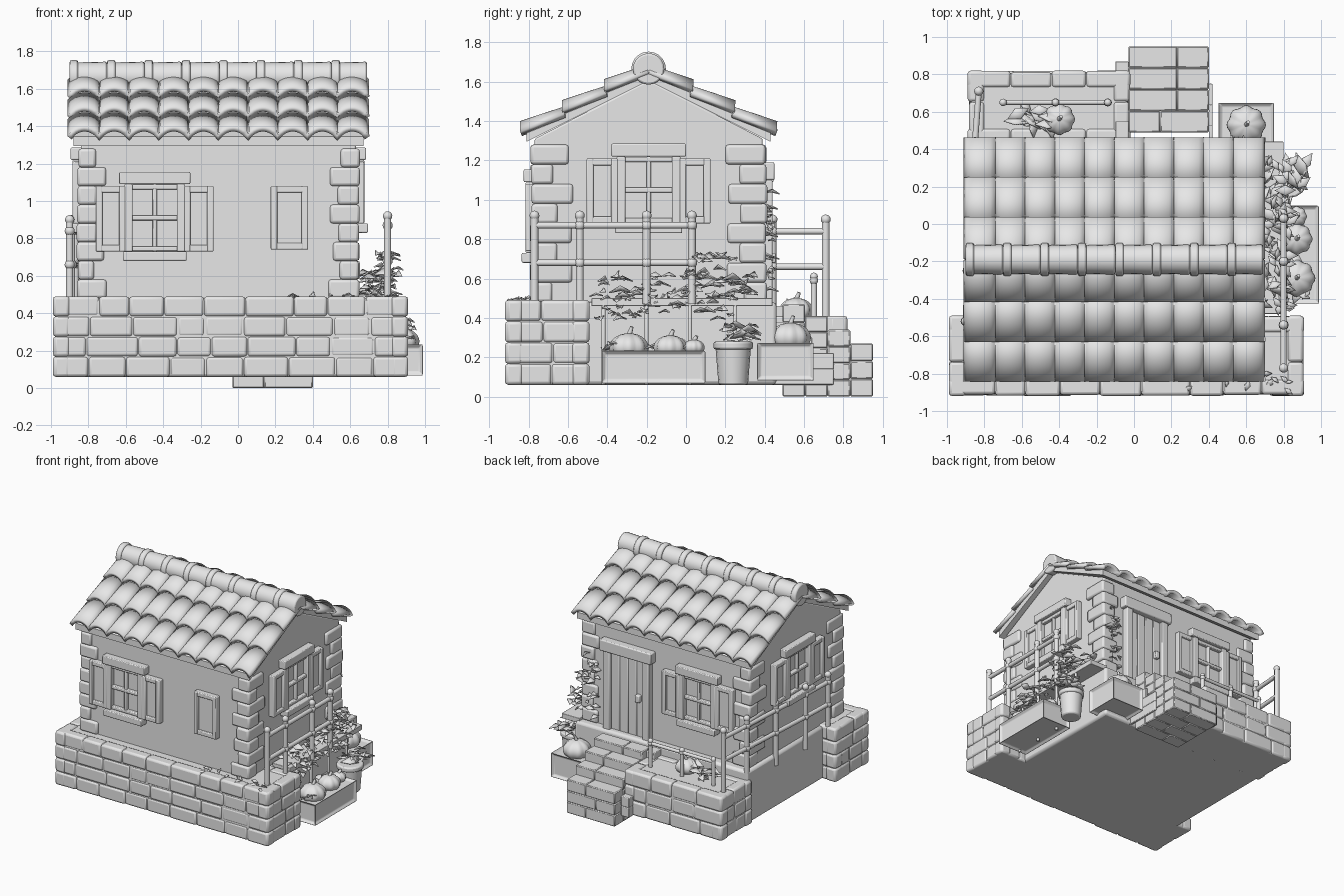
import bpy, bmesh, math, random
from math import sin, cos, pi
from mathutils import Matrix, Vector

if "Cube" in bpy.data.objects:
    bpy.data.objects.remove(bpy.data.objects["Cube"], do_unlink=True)
rnd = random.Random(4)
jit = rnd.uniform

clay = bpy.data.materials.new("plain_grey_clay")
clay.use_nodes = True
clay.diffuse_color = (0.8, 0.8, 0.8, 1)
clay.node_tree.nodes["Principled BSDF"].inputs["Base Color"].default_value = (0.8, 0.8, 0.8, 1)


def finish(name, bm, bevel=0, seg=2, solid=0, angle=40):
    bmesh.ops.recalc_face_normals(bm, faces=bm.faces)
    me = bpy.data.meshes.new(name)
    bm.to_mesh(me)
    bm.free()
    ob = bpy.data.objects.new(name, me)
    bpy.context.collection.objects.link(ob)
    me.materials.append(clay)
    if solid:
        m = ob.modifiers.new("thickness", 'SOLIDIFY')
        m.thickness, m.offset = solid, 0
    if bevel:
        m = ob.modifiers.new("soft_edges", 'BEVEL')
        m.width, m.segments = bevel, seg
    bpy.ops.object.select_all(action='DESELECT')
    ob.select_set(True)
    bpy.context.view_layer.objects.active = ob
    bpy.ops.object.shade_smooth_by_angle(angle=math.radians(angle))
    return ob


def box(bm, x0, x1, y0, y1, z0, z1, mat=Matrix()):
    size = Matrix.Diagonal((x1 - x0, y1 - y0, z1 - z0, 1))
    mid = Matrix.Translation(((x0 + x1) / 2, (y0 + y1) / 2, (z0 + z1) / 2))
    return bmesh.ops.create_cube(bm, size=1, matrix=mat @ mid @ size)["verts"]


def rod(bm, a, b, r, r2=None, n=10):
    a, b = Vector(a), Vector(b)
    turn = (b - a).to_track_quat('Z', 'Y').to_matrix().to_4x4()
    bmesh.ops.create_cone(bm, cap_ends=True, segments=n, radius1=r, radius2=r if r2 is None else r2,
                          depth=(b - a).length, matrix=Matrix.Translation((a + b) / 2) @ turn)


def ball(bm, p, r):
    bmesh.ops.create_uvsphere(bm, u_segments=12, v_segments=8, radius=r, matrix=Matrix.Translation(p))


# Rough stone plinths: a core with a skin of uneven blocks
def cuts(a, b, step):
    n = max(1, round((b - a) / step))
    inner = [a + (b - a) * i / n + jit(-0.2, 0.2) * step for i in range(1, n)]
    return [a] + inner + [b]


def stone_block(name, x0, x1, y0, y1, z0, z1, rows):
    bm = bmesh.new()
    box(bm, x0 + .012, x1 - .012, y0 + .012, y1 - .012, z0, z1 - .008)
    h, d = (z1 - z0) / rows, 0.09
    for k in range(rows):
        lo, hi = z0 + k * h, z0 + k * h + h
        xs, ys = cuts(x0, x1, 0.2), cuts(y0, y1, 0.2)
        for a, b in zip(xs, xs[1:]):
            box(bm, a, b, y0 + jit(0, .009), y0 + d, lo, hi)
            box(bm, a, b, y1 - d, y1 - jit(0, .009), lo, hi)
        for a, b in zip(ys, ys[1:]):
            box(bm, x0 + jit(0, .009), x0 + d, a, b, lo, hi)
            box(bm, x1 - d, x1 - jit(0, .009), a, b, lo, hi)
    finish(name, bm, 0.016)


stone_block("front_plinth", -0.99, 0.91, -0.92, -0.49, 0.06, 0.49, 4)
stone_block("back_terrace", -0.89, -0.02, 0.42, 0.82, 0.06, 0.41, 3)
bm = bmesh.new()
box(bm, -0.87, 0.67, -0.55, 0.46, 0.06, 0.48)
finish("house_plinth", bm, 0.02)

# House body with two gables
WX0, WX1, WY0, WY1, RY = -0.84, 0.63, -0.77, 0.39, -0.19
bm = bmesh.new()
outline = [(WY0, .45), (WY1, .45), (WY1, 1.31), (RY, 1.61), (WY0, 1.31)]
f = bm.faces.new([bm.verts.new((WX0, y, z)) for y, z in outline])
ext = bmesh.ops.extrude_face_region(bm, geom=[f])["geom"]
bmesh.ops.translate(bm, verts=[v for v in ext if isinstance(v, bmesh.types.BMVert)], vec=(WX1 - WX0, 0, 0))
finish("house_walls", bm, 0.01)

# Corner stones, alternating long and short
bm = bmesh.new()
for cx, sx in ((WX0, 1), (WX1, -1)):
    for cy, sy in ((WY0, 1), (WY1, -1)):
        for k in range(8):
            lx, ly = ((.13, .1), (.08, .18))[k % 2]
            xs = sorted((cx - sx * jit(.012, .024), cx + sx * (lx + jit(-.01, .02))))
            ys = sorted((cy - sy * jit(.012, .024), cy + sy * (ly + jit(-.01, .02))))
            box(bm, *xs, *ys, .48 + k * .1, .58 + k * .1)
finish("corner_stones", bm, 0.015)

# Roof: deck boards, three rows of barrel tiles per slope, round ridge
RX0, RX1, COLS, STEPS = -0.9, 0.69, 10, 10
for side, label in ((-1, "front"), (1, "back")):
    bm = bmesh.new()
    deck = [(0, 1.655), (.62, 1.345), (.62, 1.295), (0, 1.605)]
    f = bm.faces.new([bm.verts.new((RX0 + .02, RY + side * d, z)) for d, z in deck])
    ext = bmesh.ops.extrude_face_region(bm, geom=[f])["geom"]
    bmesh.ops.translate(bm, verts=[v for v in ext if isinstance(v, bmesh.types.BMVert)],
                        vec=(RX1 - RX0 - .04, 0, 0))
    finish(label + "_roof_deck", bm)
    bm = bmesh.new()
    for row in range(3):
        rings = []
        for t in (0, 0.5, 1):
            d = (row + t) * .213 + (.01 if t == 1 else 0)
            ring = []
            for i in range(COLS * STEPS + 1):
                bump = (.032 + .016 * t) * abs(sin(pi * i / STEPS)) ** .6
                z = 1.64 - .5 * d + .022 * t + bump
                ring.append(bm.verts.new((RX0 + (RX1 - RX0) * i / (COLS * STEPS), RY + side * d, z)))
            rings.append(ring)
        for p, q in zip(rings, rings[1:]):
            for i in range(COLS * STEPS):
                bm.faces.new((p[i], p[i + 1], q[i + 1], q[i]))
    finish(label + "_roof_tiles", bm, solid=0.03, angle=50)
bm = bmesh.new()
for i in range(8):
    a = RX0 + i * .2
    rod(bm, (a, RY, 1.665), (min(a + .2, RX1), RY, 1.665), .075, .08, 20)
    rod(bm, (a, RY, 1.665), (a + .045, RY, 1.665), .088, None, 20)
finish("ridge_tiles", bm, 0.01)


# Windows, shutters and door, drawn facing -y and turned onto each wall
def wall(x, y, deg):
    return Matrix.Translation((x, y, 0)) @ Matrix.Rotation(math.radians(deg), 4, 'Z')


def shutter(bm, m, x, z0, z1, w):
    box(bm, x - w / 2, x + w / 2, -.025, .01, z0, z1, m)
    for s in (-1, 1):
        e = x + s * (w / 2 - .0125)
        box(bm, e - .0175, e + .0175, -.045, .01, z0, z1, m)
    for z in (z0, z1 - .035):
        box(bm, x - w / 2, x + w / 2, -.043, .01, z, z + .035, m)


def window(name, m, z0, z1, w=.28):
    bm = bmesh.new()
    h = w / 2
    box(bm, -h, h, -.004, .01, z0, z1, m)
    for x in (-h, 0, h):
        t = .011 if x == 0 else .022
        box(bm, x - t, x + t, -.03 if x == 0 else -.045, .01, z0, z1, m)
    for z in (z0 + .015, (z0 + z1) / 2, z1 - .015):
        box(bm, -h, h, -.032, .01, z - .013, z + .013, m)
    box(bm, -h - .05, h + .05, -.055, .01, z1, z1 + .065, m)
    box(bm, -h - .03, h + .03, -.065, .01, z0 - .05, z0, m)
    for s in (-1, 1):
        shutter(bm, m, s * (h + .095), z0, z1 - .01, .15)
    finish(name, bm, 0.006)


window("front_window", wall(-.445, WY0, 0), .73, 1.09)
window("back_window", wall(-.4, WY1, 180), .73, 1.09)
window("left_gable_window", wall(WX1, RY, 90), .88, 1.22)
window("right_gable_window", wall(WX0, RY, -90), .88, 1.22)
bm = bmesh.new()
shutter(bm, wall(.275, WY0, 0), 0, .74, 1.08, .19)
finish("front_shutter", bm, 0.006)

bm = bmesh.new()
m = wall(.23, WY1, 180)
for i in range(4):
    box(bm, -.15 + i * .075, -.076 + i * .075, -.02, .01, .47, 1.1, m)
for s in (-1, 1):
    box(bm, s * .175 - .03, s * .175 + .03, -.05, .01, .47, 1.1, m)
box(bm, -.23, .23, -.06, .01, 1.1, 1.19, m)
box(bm, .08, .12, -.05, 0, .76, .82, m)
finish("door", bm, 0.008)

# Brick stairs in running bond
bm = bmesh.new()
for i, top in enumerate((.47, .41, .34, .27)):
    n = round(top / .09)
    y = .49 + i * .115
    for k in range(n):
        mid = .18 + (.05 if (i + k) % 2 else -.04)
        for a, b in ((-.03, mid), (mid, .4)):
            box(bm, a, b, y, y + .115, k * top / n, (k + 1) * top / n)
finish("brick_stairs", bm, 0.006, 1)
bm = bmesh.new()
for k, y1 in enumerate((.87, .87, .76, .65, .55)):
    box(bm, -.1, -.03, .44, y1, .06 + k * .08, .14 + k * .08)
    box(bm, .4, .42, .44, y1 - .12, .06 + k * .08, .14 + k * .08)
finish("stair_cheeks", bm, 0.008)


# Railings
def railing(name, posts, foot, top, rails, r=.02):
    bm = bmesh.new()
    for x, y in posts:
        rod(bm, (x, y, foot), (x, y, top), r)
        ball(bm, (x, y, top), r * 1.25)
    for (x0, y0), (x1, y1) in zip(posts, posts[1:]):
        for z in rails:
            rod(bm, (x0, y0, z), (x1, y1, z), r * .85)
            ball(bm, (x1, y1, z), r * 1.35)
    finish(name, bm)


railing("left_railing", [(.8, -.77), (.8, -.54), (.8, -.2), (.8, .03)], .47, .92, (.68, .87))
railing("right_railing", [(-.83, .71), (-.85, .44), (-.87, .1), (-.89, -.25), (-.9, -.52)], .4, .9, (.66, .84))
railing("terrace_railing", [(-.7, .65), (-.42, .65), (-.14, .65)], .39, .61, (.59,), .016)

# Flower shelf beside the house, held by thin stakes
bm = bmesh.new()
box(bm, .64, .8, -.48, .44, .46, .5)
for y in (-.42, -.2, .02, .25):
    rod(bm, (.79, y, .06), (.79, y, .48), .011)
finish("flower_shelf", bm, 0.012)


# Planter boxes, pot and pumpkins
def planter(name, x0, x1, y0, y1, z0, z1):
    bm = bmesh.new()
    box(bm, x0, x1, y0, y1, z0, z1)
    bmesh.ops.inset_individual(bm, faces=bm.faces[:], thickness=.03, depth=-.018)
    finish(name, bm, 0.005)


planter("long_planter", .72, .99, -.43, .1, .065, .235)
planter("square_planter", .45, .75, .36, .65, .08, .275)
bm = bmesh.new()
rod(bm, (.83, .24, .06), (.83, .24, .25), .075, .09, 16)
rod(bm, (.83, .24, .24), (.83, .24, .28), .1, None, 16)
finish("round_pot", bm, 0.01)


def pumpkin(name, x, y, z, r):
    bm = bmesh.new()
    bmesh.ops.create_uvsphere(bm, u_segments=40, v_segments=14, radius=r)
    for v in bm.verts:
        rib = .88 + .12 * abs(cos(4 * math.atan2(v.co.y, v.co.x)))
        v.co = Vector((v.co.x * rib + x, v.co.y * rib + y, v.co.z * .72 + z))
    rod(bm, (x, y, z + r * .6), (x + .01, y + .015, z + r * 1.05), .014, .009, 8)
    finish(name, bm, angle=60)


for i, y in enumerate((-.29, -.08, .04)):
    pumpkin(f"planter_pumpkin_{i + 1}", .87, y, .25, (.1, .085, .055)[i])
pumpkin("square_planter_pumpkin", .6, .53, .3, .105)
pumpkin("terrace_pumpkin", -.4, .56, .44, .085)


# Foliage: folded leaves scattered round a centre
def foliage(name, centre, spread, count, size):
    bm = bmesh.new()
    for _ in range(count):
        p = Vector([c + jit(-s, s) for c, s in zip(centre, spread)])
        s = size * jit(.6, 1.2)
        m = Matrix.Translation(p) @ Matrix.Rotation(jit(0, 2 * pi), 4, 'Z') @ Matrix.Rotation(jit(-.7, .7), 4, 'X')
        a, l, b, r, mid = [bm.verts.new(m @ (Vector(c) * s)) for c in
                           ((-1, 0, -.2), (0, .5, .15), (1, 0, -.3), (0, -.5, .15), (0, 0, 0))]
        for face in ((a, mid, l), (l, mid, b), (b, mid, r), (r, mid, a)):
            bm.faces.new(face)
    finish(name, bm, solid=.006)


foliage("shelf_leaves", (.75, -.05, .56), (.08, .4, .06), 60, .05)
foliage("hanging_leaves", (.8, -.1, .46), (.03, .36, .06), 45, .04)
foliage("tall_leaves", (.79, .12, .66), (.06, .12, .08), 20, .05)
foliage("pot_leaves", (.85, .26, .33), (.07, .08, .04), 14, .07)
foliage("planter_leaves", (.85, -.18, .27), (.08, .22, .02), 14, .05)
foliage("terrace_leaves", (-.52, .56, .45), (.13, .07, .04), 18, .06)
foliage("door_vine", (.55, .42, .78), (.05, .02, .28), 22, .04)
foliage("front_ledge_leaves", (.45, -.85, .495), (.38, .05, .008), 14, .03)
